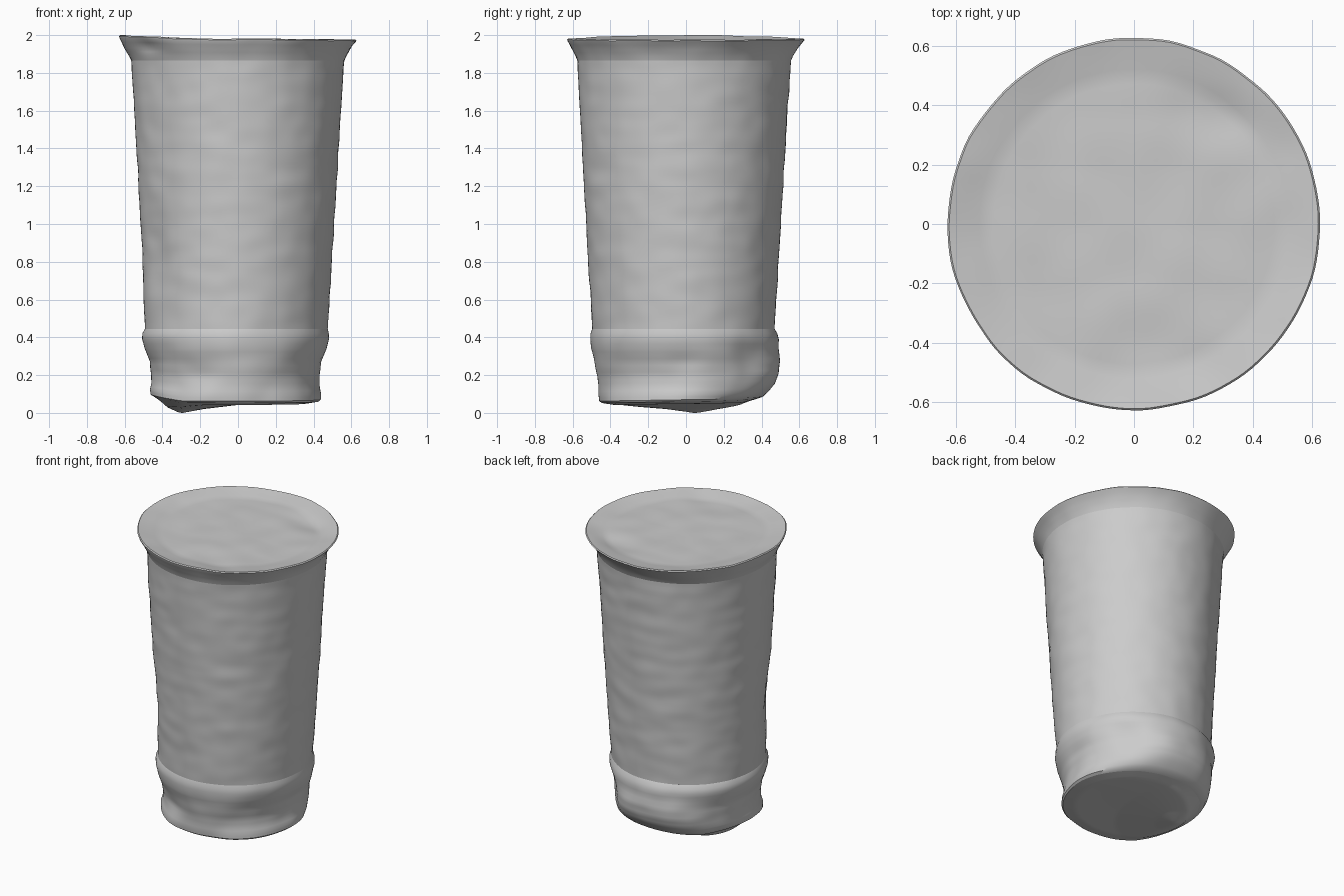
import bpy, bmesh, math
from mathutils import Vector, noise

if "Cube" in bpy.data.objects:
    bpy.data.objects.remove(bpy.data.objects["Cube"])

SEG = 128

# Cross-sections: z, x min, x max, y min, y max
BASE = [(0.06, -.445, .425, -.45, .37), (0.07, -.468, .437, -.463, .41),
        (0.10, -.474, .440, -.466, .445), (0.14, -.466, .432, -.465, .475),
        (0.20, -.462, .429, -.468, .497), (0.27, -.470, .440, -.482, .500),
        (0.34, -.496, .468, -.500, .490), (0.39, -.510, .482, -.506, .490),
        (0.42, -.508, .480, -.505, .484), (0.445, -.494, .474, -.496, .470)]
WALL = [(0.445, -.494, .474, -.496, .470), (0.8, -.505, .497, -.517, .490),
        (1.2, -.526, .522, -.540, .514), (1.6, -.549, .545, -.562, .538),
        (1.83, -.562, .560, -.574, .553), (1.865, -.565, .564, -.577, .557)]
RIM = [(1.865, -.565, .564, -.577, .557), (1.89, -.578, .574, -.586, .568),
       (1.925, -.602, .592, -.604, .590), (1.95, -.616, .607, -.616, .608),
       (1.968, -.628, .622, -.626, .622), (1.976, -.630, .628, -.628, .628),
       (1.982, -.624, .622, -.622, .622)]


def bump(p, c, r):
    return math.exp(-sum(((a - b) / s) ** 2 for a, b, s in zip(p, c, r)))


def deform(p):
    """Uneven scanned surface: fine waves, dents, tilted rim and sagging base."""
    x, y, z = p
    radial = Vector((x, y, 0)).normalized()
    edge = min(1, math.hypot(x, y) / 0.4)
    d = 0.003 * noise.noise(p * 9) + 0.003 * noise.noise(Vector((x * 4, y * 4, z * 12)))
    if z < 0.43:
        d += 0.010 * noise.noise(p * 5 + Vector((3, 1, 7))) * min(1, (0.43 - z) * 6)
    # dents on the wall, under the rim and on the base band
    d -= 0.022 * bump(p, (-.42, -.27, .85), (.09, .12, .20))
    d -= 0.020 * bump(p, (-.46, -.36, 1.93), (.10, .10, .03))
    d -= 0.022 * bump(p, (.33, .33, .27), (.12, .12, .09))
    d -= 0.015 * bump(p, (-.2, -.43, .20), (.12, .1, .06))
    q = p + radial * d * edge
    # rim tips up on the left
    if z > 1.87:
        w = min(1, (z - 1.87) / 0.1)
        q.z += w * (0.018 * max(0, -x / 0.63) ** 2 - 0.006 * max(0, x / 0.63)
                    + 0.004 * noise.noise(p * 6))
    # base edge rises left and back
    if z < 0.3:
        w = (0.3 - z) / 0.25
        q.z += w * (0.03 * max(0, (-x - .3) / .17) + 0.02 * max(0, y / .45) ** 2
                    - 0.008 * max(0, -y / .45)) * edge
    return q


def subdivide_sections(sections, step=0.02):
    out = []
    for a, b in zip(sections, sections[1:]):
        n = max(1, round((b[0] - a[0]) / step))
        out += [tuple(u + (v - u) * i / n for u, v in zip(a, b)) for i in range(n)]
    return out + [sections[-1]]


def ring_points(sec, scale=1.0):
    z, x0, x1, y0, y1 = sec
    cx, cy = (x0 + x1) / 2, (y0 + y1) / 2
    for i in range(SEG):
        t = math.tau * i / SEG
        yield Vector((cx + (x1 - x0) / 2 * scale * math.cos(t),
                      cy + (y1 - y0) / 2 * scale * math.sin(t), z))


def build(name, rings, centre=None, angle=40):
    bm = bmesh.new()
    loops = [[bm.verts.new(p) for p in ring] for ring in rings]
    for a, b in zip(loops, loops[1:]):
        for i in range(SEG):
            j = (i + 1) % SEG
            bm.faces.new((a[i], a[j], b[j], b[i]))
    if centre is not None:
        c = bm.verts.new(centre)
        for i in range(SEG):
            bm.faces.new((loops[-1][i], loops[-1][(i + 1) % SEG], c))
    me = bpy.data.meshes.new(name)
    bm.to_mesh(me)
    bm.free()
    ob = bpy.data.objects.new(name, me)
    bpy.context.collection.objects.link(ob)
    bpy.context.view_layer.objects.active = ob
    ob.select_set(True)
    bpy.ops.object.shade_smooth_by_angle(angle=math.radians(angle))
    ob.select_set(False)
    return ob


def tube(name, sections):
    return build(name, [[deform(p) for p in ring_points(s)]
                        for s in subdivide_sections(sections)])


# Base band, tapered wall and flared rim
tube("base_band", BASE)
tube("cup_wall", WALL)
tube("flared_rim", RIM)

# Lid: shallow dished membrane with soft wrinkles
lid = []
for k in range(25):
    s = 1 - k / 25
    ring = []
    for p in ring_points(RIM[-1], s):
        q = deform(p)
        f = min(1, (1 - s) * 5)
        q.z -= f * (0.022 - 0.006 * noise.noise(p * 5)
                    + 0.012 * bump(p, (.3, .38, p.z), (.22, .1, 1)))
        ring.append(q)
    lid.append(ring)
build("lid", lid, sum(lid[-1], Vector()) / SEG)

# Underside: sags to a low point left of centre
under = []
for k in range(25):
    s = 1 - k / 25
    ring = []
    for p in ring_points(BASE[0], s):
        q = deform(p)
        cone = max(0, 1 - math.hypot((p.x + .3) / .35, (p.y - .05) / .42))
        q.z -= min(1, (1 - s) * 6) * (0.012 + 0.042 * cone)
        q.z = max(q.z, 0.0)
        ring.append(q)
    under.append(ring[::-1])
low = min(v.z for r in under for v in r)
for r in under:
    for v in r:
        if v.z < 0.02:
            v.z -= low * (0.02 - v.z) / max(0.001, 0.02 - low)
build("underside", under, sum(under[-1], Vector()) / SEG)
